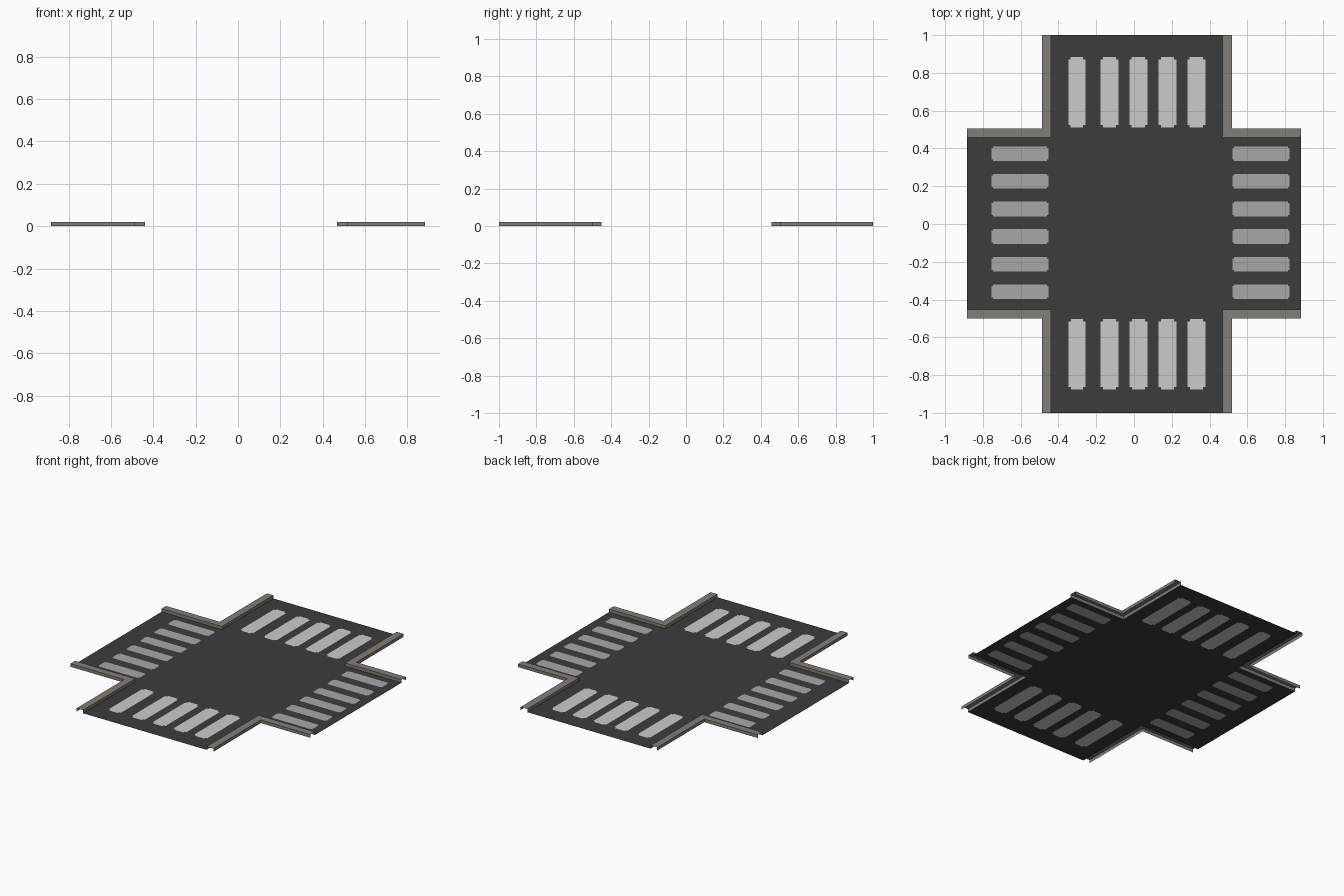
import bpy, bmesh

if "Cube" in bpy.data.objects:
    bpy.data.objects.remove(bpy.data.objects["Cube"])

def material(name, rgb):
    m = bpy.data.materials.new(name)
    m.diffuse_color = (*rgb, 1)
    m.use_nodes = True
    m.node_tree.nodes["Principled BSDF"].inputs["Base Color"].default_value = m.diffuse_color
    return m

asphalt = material("asphalt", (0.045, 0.045, 0.045))
white = material("white_paint", (0.60, 0.60, 0.60))
grey = material("worn_grey_paint", (0.39, 0.39, 0.39))
concrete = material("concrete", (0.225, 0.21, 0.185))

EX, EY = 0.883, 1.0            # arm ends
RX = (-0.44, 0.468)            # road edges of the long arm
RY = (-0.452, 0.458)           # road edges of the short arm
KX = (-0.488, 0.518)           # outer kerb edges
KY = (-0.50, 0.505)
H = 0.021                      # kerb height

# Crossing stripes as (x0, x1, y0, y1, corner notch, material index)
stripes = []
for x0, x1 in ((-0.347, -0.257), (-0.177, -0.082), (-0.024, 0.071), (0.13, 0.225), (0.283, 0.378)):
    stripes.append((x0, x1, 0.512, 0.884, 0.012, 1))
    stripes.append((x0, x1, -0.877, -0.502, 0.014, 1))
for i in range(6):
    y = 0.372 - 0.1462 * i
    stripes.append((-0.754, -0.452, y - 0.039, y + 0.039, 0.008, 2))
    stripes.append((0.521, 0.823, y - 0.039, y + 0.039, 0.008, 2))

def paint(x, y):
    for x0, x1, y0, y1, n, mat in stripes:
        if x0 < x < x1 and y0 < y < y1:
            corner = min(x - x0, x1 - x) < n and min(y - y0, y1 - y) < n
            return 0 if corner else mat
    return 0

def finish(bm, name, mats):
    me = bpy.data.meshes.new(name)
    bm.to_mesh(me)
    bm.free()
    for m in mats:
        me.materials.append(m)
    ob = bpy.data.objects.new(name, me)
    bpy.context.collection.objects.link(ob)
    return ob

# Road: one flat cross, cut along the stripe outlines
def road_panel(name, bx, by):
    xs, ys = set(bx), set(by)
    for x0, x1, y0, y1, n, _ in stripes:
        if bx[0] < x0 and x1 < bx[1] and by[0] < y0 and y1 < by[1]:
            xs |= {x0, x0 + n, x1 - n, x1}
            ys |= {y0, y0 + n, y1 - n, y1}
    xs, ys = sorted(xs), sorted(ys)
    bm = bmesh.new()
    grid = [[bm.verts.new((x, y, 0)) for y in ys] for x in xs]
    for i in range(len(xs) - 1):
        for j in range(len(ys) - 1):
            f = bm.faces.new((grid[i][j], grid[i+1][j], grid[i+1][j+1], grid[i][j+1]))
            f.material_index = paint((xs[i] + xs[i+1]) / 2, (ys[j] + ys[j+1]) / 2)
    finish(bm, name, (asphalt, white, grey))

road_panel("road_centre", RX, RY)
road_panel("road_back", RX, (RY[1], EY))
road_panel("road_front", RX, (-EY, RY[0]))
road_panel("road_left", (-EX, RX[0]), RY)
road_panel("road_right", (RX[1], EX), RY)

# Kerbs: hollow channel (inner wall, top, outer wall) swept round each corner
def kerb(name, i, j):
    ex, ey = (-EX, EX)[i], (-EY, EY)[j]
    bm = bmesh.new()
    rows = []
    for x, y, z in ((RX[i], RY[j], 0), (RX[i], RY[j], H), (KX[i], KY[j], H), (KX[i], KY[j], 0)):
        rows.append([bm.verts.new(p) for p in ((ex, y, z), (x, y, z), (x, ey, z))])
    for a, b in zip(rows, rows[1:]):
        for k in range(2):
            f = (a[k], a[k+1], b[k+1], b[k])
            bm.faces.new(f if i != j else f[::-1])
    bm.normal_update()
    top = [f for f in bm.faces if abs(f.normal.z) > 0.5]
    if top[0].normal.z < 0:
        bmesh.ops.reverse_faces(bm, faces=bm.faces[:])
    finish(bm, name, (concrete,))

for i, side in enumerate(("left", "right")):
    for j, end in enumerate(("front", "back")):
        kerb(f"kerb_{end}_{side}", i, j)
